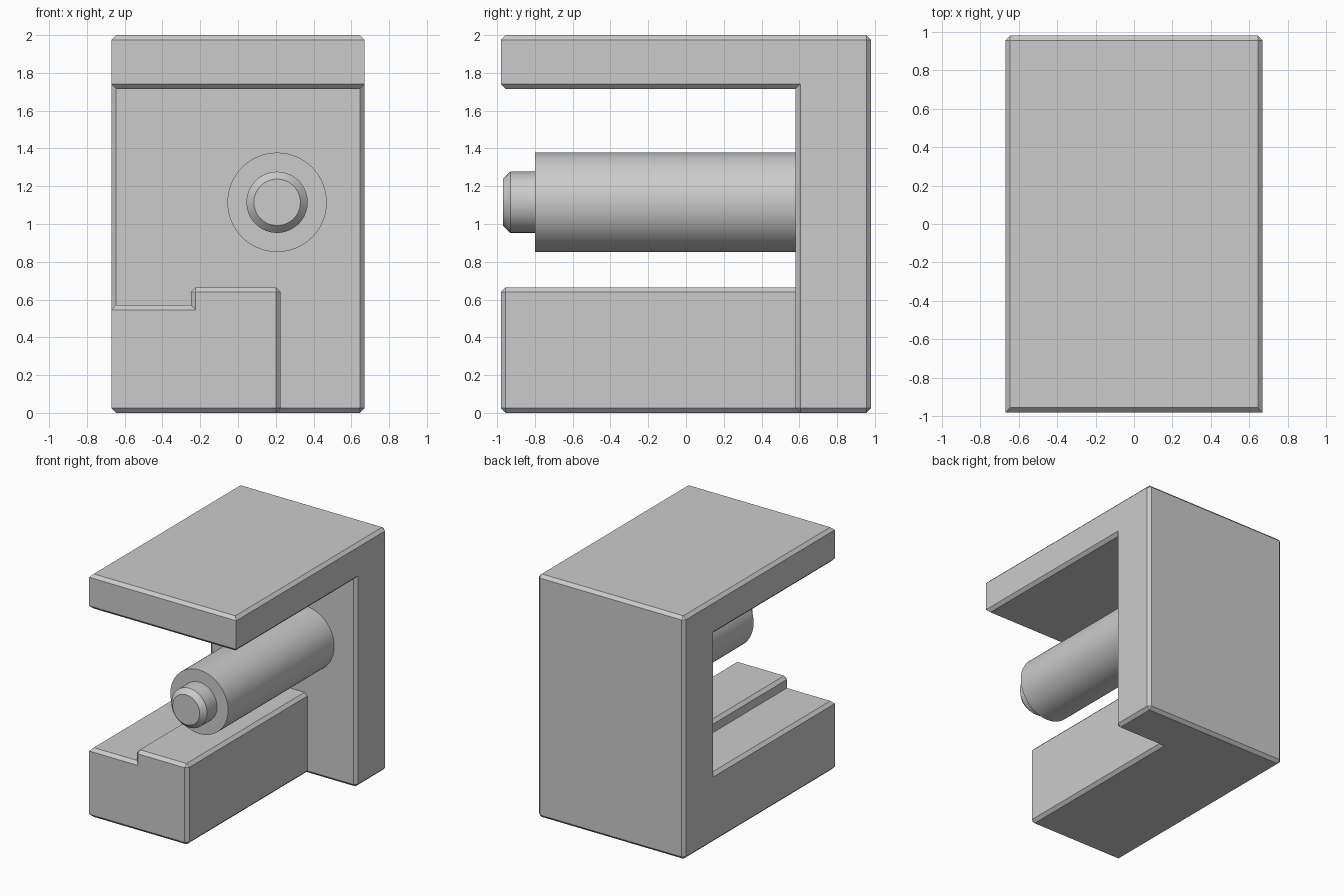
import bpy, bmesh, math
from mathutils import Matrix, Vector

cube = bpy.data.objects.get("Cube")
if cube:
    bpy.data.objects.remove(cube, do_unlink=True)

GREY = (0.6, 0.6, 0.6, 1)
grey = bpy.data.materials.new("plain grey")
grey.use_nodes = True
grey.diffuse_color = GREY
grey.node_tree.nodes["Principled BSDF"].inputs["Base Color"].default_value = GREY

W, D, H = 0.67, 0.98, 2.0      # half width, half depth, height
WALL = 0.58                    # front face of the back wall
BEVEL = 0.025


def box(name, low, high):
    """Axis-aligned box between two corners."""
    low, high = Vector(low), Vector(high)
    bm = bmesh.new()
    bmesh.ops.create_cube(bm, size=1, matrix=Matrix.Translation((low + high) / 2)
                          @ Matrix.Diagonal((*(high - low), 1)))
    mesh = bpy.data.meshes.new(name)
    bm.to_mesh(mesh)
    bm.free()
    obj = bpy.data.objects.new(name, mesh)
    bpy.context.collection.objects.link(obj)
    return obj


# Body: a block with the opening, the shelf step and the side corner cut away
body = box("body", (-W, -D, 0), (W, D, H))
cutters = [
    box("opening_cutter", (-1, -2, 0.665), (1, WALL, 1.715)),
    box("step_cutter", (-1, -2, 0.57), (-0.25, WALL, 1.2)),
    box("corner_cutter", (0.225, -2, -1), (1, WALL, 1.2)),
]
for cutter in cutters:
    cutter.hide_render = True
    cut = body.modifiers.new(cutter.name, 'BOOLEAN')
    cut.operation = 'DIFFERENCE'
    cut.solver = 'EXACT'
    cut.object = cutter
graph = bpy.context.evaluated_depsgraph_get()
bm = bmesh.new()
bm.from_object(body, graph)
body.modifiers.clear()
for cutter in cutters:
    bpy.data.objects.remove(cutter, do_unlink=True)
bmesh.ops.remove_doubles(bm, verts=bm.verts, dist=0.0001)
bmesh.ops.dissolve_limit(bm, angle_limit=0.01, verts=bm.verts, edges=bm.edges)
bmesh.ops.recalc_face_normals(bm, faces=bm.faces)


def chamfered(edge):
    """Outward edges, except the upright outer corners at the front."""
    if not edge.is_manifold or edge.calc_face_angle_signed() < 0.1:
        return False
    a, b = (v.co for v in edge.verts)
    upright = abs(a.z - b.z) > 0.001
    return not (upright and a.y < -D + 0.01 and abs(a.x) > W - 0.01)


bmesh.ops.bevel(bm, geom=[e for e in bm.edges if chamfered(e)], offset=BEVEL,
                offset_type='OFFSET', segments=1, affect='EDGES', profile=0.5)
bm.to_mesh(body.data)
bm.free()
body.data.materials.clear()
body.data.materials.append(grey)


def turned(name, profile, x, z, sides=64):
    """Solid turned around a front-to-back axis from (radius, y) points."""
    bm = bmesh.new()
    verts = [bm.verts.new((r, y, 0)) for r, y in profile]
    edges = [bm.edges.new(pair) for pair in zip(verts, verts[1:])]
    bmesh.ops.spin(bm, geom=verts + edges, cent=(0, 0, 0), axis=(0, 1, 0),
                   angle=math.tau, steps=sides, use_merge=True)
    bmesh.ops.remove_doubles(bm, verts=bm.verts, dist=0.0001)
    bmesh.ops.recalc_face_normals(bm, faces=bm.faces)
    mesh = bpy.data.meshes.new(name)
    bm.to_mesh(mesh)
    bm.free()
    mesh.materials.append(grey)
    obj = bpy.data.objects.new(name, mesh)
    obj.location = (x, 0, z)
    bpy.context.collection.objects.link(obj)
    bpy.ops.object.select_all(action='DESELECT')
    obj.select_set(True)
    bpy.context.view_layer.objects.active = obj
    bpy.ops.object.shade_smooth_by_angle(angle=math.radians(30))
    return obj


# Spindle: thick shaft out of the wall with a thinner chamfered tip
turned("spindle", [(0, WALL + 0.02), (0.263, WALL + 0.02), (0.263, -0.8), (0.162, -0.8),
                   (0.162, -0.93), (0.123, -0.97), (0, -0.97)], 0.207, 1.115)
